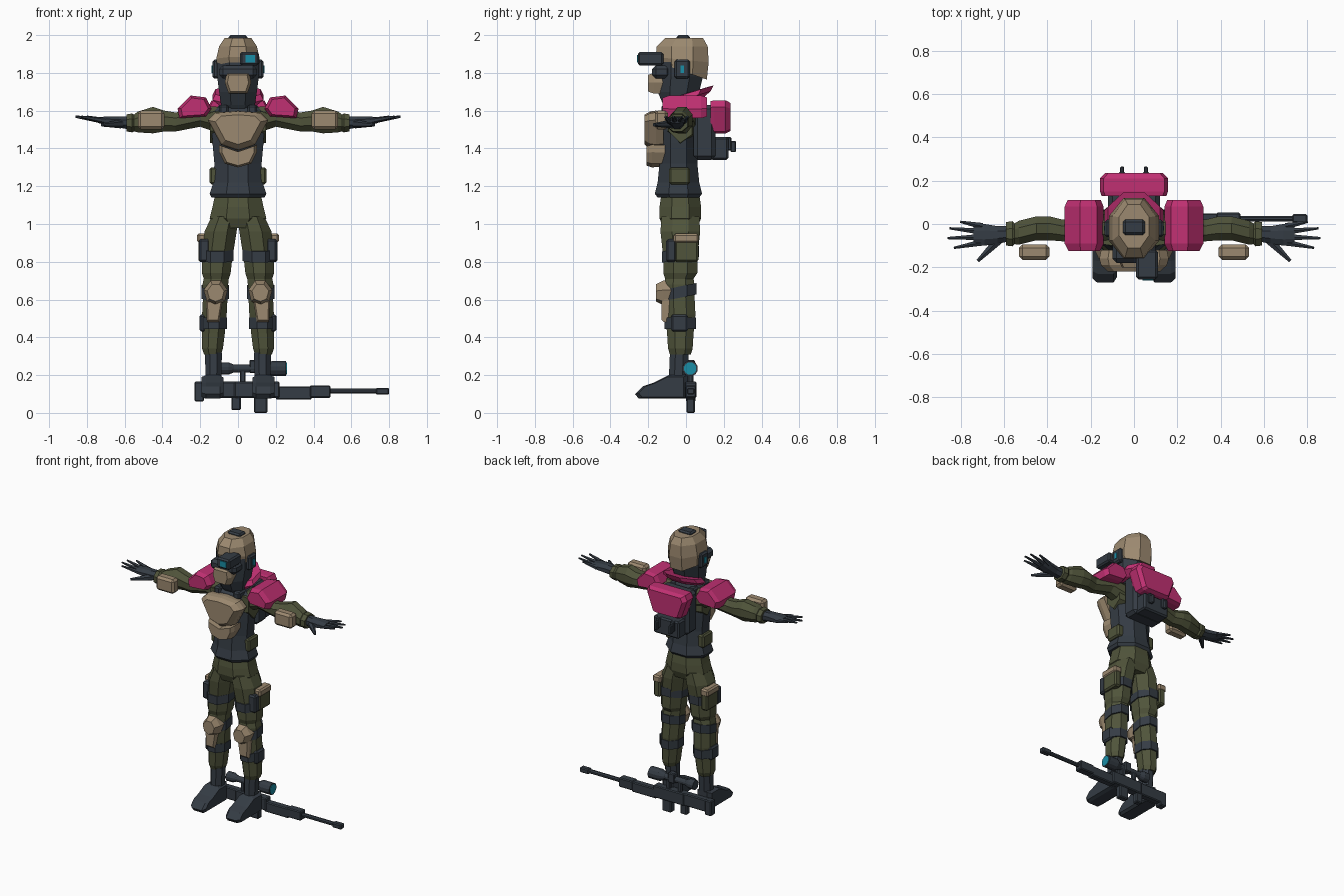
import bpy
import bmesh
from math import cos, sin, pi
from mathutils import Matrix, Vector

default_cube = bpy.data.objects.get("Cube")
if default_cube:
    bpy.data.objects.remove(default_cube, do_unlink=True)


def material(name, red, green, blue):
    mat = bpy.data.materials.new(name)
    mat.use_nodes = True
    mat.diffuse_color = (red, green, blue, 1)
    shader = mat.node_tree.nodes["Principled BSDF"]
    shader.inputs["Base Color"].default_value = (red, green, blue, 1)
    shader.inputs["Roughness"].default_value = .8
    return mat


TAN = material("tan armour", .33, .25, .16)
DARK = material("dark slate", .035, .045, .058)
OLIVE = material("olive cloth", .08, .088, .043)
PINK = material("magenta cloth", .53, .03, .17)
TEAL = material("teal glass", .01, .27, .38)


def finish(name, bm, mat, pair=False):
    """Turn a bmesh into one object, or a left and right pair of objects."""
    bmesh.ops.recalc_face_normals(bm, faces=bm.faces)
    for side in (("left_", "right_") if pair else ("",)):
        if side == "right_":
            bm.transform(Matrix.Scale(-1, 4, Vector((1, 0, 0))))
            bmesh.ops.reverse_faces(bm, faces=bm.faces)
        mesh = bpy.data.meshes.new(side + name)
        bm.to_mesh(mesh)
        mesh.materials.append(mat)
        bpy.context.collection.objects.link(bpy.data.objects.new(side + name, mesh))
    bm.free()


def skin(name, rings, mat, pair):
    """Join equal rings of points into a closed faceted body."""
    bm = bmesh.new()
    loops = [[bm.verts.new(point) for point in ring] for ring in rings]
    count = len(loops[0])
    for low, high in zip(loops, loops[1:]):
        for i in range(count):
            j = (i + 1) % count
            bm.faces.new((low[i], low[j], high[j], high[i]))
    bm.faces.new(loops[0])
    bm.faces.new(loops[-1])
    finish(name, bm, mat, pair)


def place(axis, u, v, t):
    return {"x": (t, u, v), "y": (u, t, v), "z": (u, v, t)}[axis]


def loft(name, mat, sections, axis="z", sides=8, pair=False, tilt=0):
    """Sections: position, two centre values, two half widths, optional tilt."""
    rings = []
    for t, cu, cv, ru, rv, *own in sections:
        slope = own[0] if own else tilt
        grow = 1 / cos(pi / sides)
        ring = []
        for i in range(sides):
            angle = 2 * pi * (i + .5) / sides
            du, dv = ru * grow * cos(angle), rv * grow * sin(angle)
            ring.append(place(axis, cu + du, cv + dv, t + slope * dv))
        rings.append(ring)
    skin(name, rings, mat, pair)


def slab(name, mat, profile, layers, axis="y", pair=False):
    """Extrude a profile through layers of depth and scale."""
    mu = sum(p[0] for p in profile) / len(profile)
    mv = sum(p[1] for p in profile) / len(profile)
    rings = [[place(axis, mu + (u - mu) * s, mv + (v - mv) * s, depth)
              for u, v in profile] for depth, s in layers]
    skin(name, rings, mat, pair)


def both(half):
    """Complete a right-hand outline symmetrically about the centre line."""
    return half + [(-x, z) for x, z in reversed(half) if x]


def box(name, mat, xs, ys, zs, bevel=.01, pair=False):
    bm = bmesh.new()
    bmesh.ops.create_cube(bm, size=1)
    for vert in bm.verts:
        vert.co = [(a + b) / 2 + c * (b - a) for (a, b), c in zip((xs, ys, zs), vert.co)]
    if bevel:
        bmesh.ops.bevel(bm, geom=list(bm.edges), offset=bevel, segments=1, affect="EDGES")
    finish(name, bm, mat, pair)


def finger(name, start, end, thick, thin):
    start, end = Vector(start), Vector(end)
    bm = bmesh.new()
    bmesh.ops.create_cone(bm, cap_ends=True, segments=6, radius1=thick, radius2=thin,
                          depth=(end - start).length)
    turn = (end - start).to_track_quat("Z", "Y").to_matrix().to_4x4()
    bm.transform(Matrix.Translation((start + end) / 2) @ turn)
    finish(name, bm, DARK, pair=True)


# Head, helmet and face gear
loft("hooded_head", DARK, [(1.58, 0, -.03, .07, .06), (1.63, 0, -.05, .09, .07),
     (1.7, 0, -.04, .1, .11), (1.78, 0, -.03, .11, .12), (1.88, 0, -.03, .11, .12)])
loft("helmet", TAN, [(1.81, 0, -.02, .11, .13, -.35), (1.87, 0, -.02, .115, .14, -.1),
     (1.94, 0, -.02, .1, .135), (1.985, 0, -.01, .07, .1)])
box("helmet_top_mount", DARK, (-.05, .05), (-.05, .02), (1.97, 2))
box("goggle_band", DARK, (-.1, .1), (-.18, -.08), (1.77, 1.84), bevel=.02)
slab("face_mask", TAN, both([(.06, 1.8), (.07, 1.75), (.05, 1.69)]),
     [(-.1, 1), (-.17, 1), (-.2, .8)])
box("ear_pod", DARK, (.1, .135), (-.06, .02), (1.77, 1.87), pair=True)
box("ear_light", TEAL, (.134, .139), (-.03, -.01), (1.8, 1.84), bevel=0, pair=True)
box("night_scope", DARK, (.01, .11), (-.255, -.12), (1.84, 1.91))
box("night_scope_lens", TEAL, (.04, .09), (-.26, -.253), (1.855, 1.895), bevel=0)

# Torso, vest and chest armour
loft("vest", DARK, [(1.14, 0, -.04, .14, .11), (1.16, 0, -.04, .15, .125),
     (1.22, 0, -.04, .13, .11), (1.32, 0, -.04, .125, .1), (1.43, 0, -.04, .135, .1),
     (1.53, 0, -.04, .14, .1), (1.6, 0, -.03, .125, .09), (1.64, 0, -.02, .08, .06)])
slab("underarm_cloth", OLIVE, [(-.1, 1.6), (-.1, 1.49), (-.03, 1.42), (.04, 1.47), (.04, 1.6)],
     [(.1, 1), (.148, .9)], axis="x", pair=True)
slab("chest_plate", TAN, both([(0, 1.6), (.12, 1.59), (.16, 1.55), (.09, 1.42), (0, 1.39)]),
     [(-.12, .95), (-.16, 1), (-.19, .95), (-.22, .75)])
slab("belly_plate", TAN, both([(0, 1.385), (.1, 1.42), (.1, 1.38), (.07, 1.32), (0, 1.3)]),
     [(-.11, .95), (-.18, 1), (-.21, .85)])
box("vest_buckle", DARK, (.05, .1), (-.13, .06), (1.58, 1.63), pair=True)
box("waist_pouch", OLIVE, (.1, .15), (-.09, .02), (1.21, 1.3), pair=True)

# Scarf, shoulder pads and backpack
loft("scarf", PINK, [(1.64, 0, 0, .1, .09), (1.67, 0, .02, .135, .11),
     (1.7, 0, .035, .12, .11), (1.7, 0, .03, .09, .09)], tilt=.3)
slab("shoulder_pad", PINK, [(.14, 1.61), (.17, 1.57), (.31, 1.56), (.32, 1.61),
     (.25, 1.68), (.17, 1.67)], [(-.125, .8), (-.09, 1), (.08, 1), (.11, .85)], pair=True)
box("back_panel", DARK, (-.12, .12), (.04, .155), (1.34, 1.63), bevel=.02)
slab("backpack", PINK, both([(.14, 1.655), (.157, 1.62), (.11, 1.49), (.09, 1.48)]),
     [(.13, .95), (.15, 1), (.21, 1), (.235, .85)])
box("back_pouch", DARK, (-.1, .1), (.13, .225), (1.34, 1.46))
box("pouch_clip", DARK, (.04, .07), (.2, .24), (1.39, 1.46), bevel=.005, pair=True)
box("clip_tab", DARK, (.045, .065), (.235, .265), (1.38, 1.44), bevel=.005, pair=True)

# Arms and hands
loft("sleeve", OLIVE, [(.1, -.02, 1.55, .07, .07), (.2, -.02, 1.57, .06, .055),
     (.33, -.03, 1.54, .05, .05), (.39, -.02, 1.545, .055, .055), (.45, -.02, 1.55, .055, .07),
     (.53, -.04, 1.54, .055, .055), (.55, -.045, 1.535, .048, .045),
     (.56, -.045, 1.535, .058, .05), (.59, -.045, 1.535, .054, .045)], axis="x", pair=True)
box("forearm_guard", TAN, (.39, .53), (-.165, -.095), (1.5, 1.6), bevel=.015, pair=True)
loft("palm", DARK, [(.57, -.045, 1.535, .035, .035), (.63, -.05, 1.54, .04, .03),
     (.69, -.05, 1.545, .05, .025), (.74, -.05, 1.55, .045, .015)], axis="x", pair=True)
for label, root, tip_x, tip_y in (("little", -.01, .8, .01), ("ring", -.035, .85, -.02),
                                  ("middle", -.06, .86, -.065), ("index", -.085, .83, -.11)):
    finger(label + "_finger", (.7, root, 1.545), (tip_x, tip_y, 1.568), .017, .006)
finger("thumb", (.62, -.07, 1.53), (.72, -.17, 1.525), .024, .009)

# Trousers and leg armour
loft("trouser_seat", OLIVE, [(.98, 0, -.03, .1, .09), (1.03, 0, -.03, .15, .11),
     (1.09, 0, -.03, .135, .11), (1.16, 0, -.03, .12, .1)])
loft("trouser_leg", OLIVE, [(.31, .135, -.03, .045, .055), (.34, .135, -.03, .055, .065),
     (.42, .13, -.03, .06, .07), (.52, .125, -.03, .065, .08), (.62, .12, -.035, .065, .08),
     (.68, .12, -.035, .068, .08), (.71, .115, -.035, .066, .075), (.74, .115, -.03, .076, .09),
     (.82, .11, -.03, .08, .09), (.96, .092, -.03, .085, .105), (1.04, .07, -.03, .07, .1)],
     pair=True)
for label, z, cx, rx, ry, slope in (("thigh_strap", .84, .11, .087, .098, .15),
                                    ("knee_strap", .64, .12, .072, .085, .2),
                                    ("shin_strap", .475, .128, .069, .083, 0)):
    loft(label, DARK, [(z + dz, cx, -.03, rx, ry) for dz in (-.03, .03)], tilt=slope, pair=True)
slab("knee_pad", TAN, [(.09, .7), (.145, .7), (.182, .65), (.165, .59), (.12, .57),
     (.07, .59), (.055, .65)], [(-.07, 1), (-.12, 1), (-.16, .7)], pair=True)
slab("shin_guard", TAN, [(.08, .6), (.17, .6), (.165, .48), (.1, .48)],
     [(-.08, 1), (-.115, 1), (-.13, .8)], pair=True)
box("shin_pouch", DARK, (.17, .205), (-.08, .01), (.43, .52), pair=True)
box("thigh_pouch", OLIVE, (.16, .21), (-.06, .065), (.8, .92), pair=True)
box("thigh_pouch_lid", TAN, (.155, .217), (-.065, .067), (.9, .95), pair=True)
box("thigh_holster", DARK, (.15, .207), (-.105, -.05), (.8, .92), pair=True)

# Boots
loft("boot_shaft", DARK, [(.1, .13, -.04, .045, .05), (.2, .13, -.04, .042, .05),
     (.32, .13, -.035, .045, .05)], pair=True)
slab("boot_foot", DARK, [(.01, .075), (-.25, .075), (-.27, .1), (-.23, .14),
     (-.17, .16), (-.09, .2), (.01, .2)],
     [(.078, .8), (.095, 1), (.17, 1), (.192, .85)], axis="x", pair=True)

# Rifle lying along the ground behind the boots
for label, xs, zs, half in (
        ("stock_butt", (-.23, -.18), (.06, .165), .026), ("stock", (-.19, 0), (.08, .165), .024),
        ("receiver", (-.02, .22), (.08, .165), .03), ("pistol_grip", (-.035, .015), (.015, .09), .02),
        ("magazine", (.085, .155), (0, .09), .022), ("handguard", (.2, .39), (.07, .14), .024),
        ("fore_end", (.38, .49), (.08, .145), .028), ("muzzle", (.73, .8), (.097, .132), .02),
        ("scope_mount", (.01, .04), (.15, .23), .014), ("front_mount", (.1, .13), (.15, .23), .014),
        ("scope_turret", (.06, .11), (.21, .28), .022)):
    box("rifle_" + label, DARK, xs, (.025 - half, .025 + half), zs, bevel=.006)
loft("rifle_barrel", DARK, [(x, .025, .115, .013, .013) for x in (.47, .75)], axis="x")
loft("rifle_scope", DARK, [(x, .022, .235, r, r) for x, r in (
     (-.09, .032), (-.05, .032), (-.02, .02), (.14, .02), (.18, .04), (.255, .04))],
     axis="x", sides=12)
loft("rifle_scope_lens", TEAL, [(x, .022, .235, .032, .032) for x in (.252, .259)],
     axis="x", sides=12)
